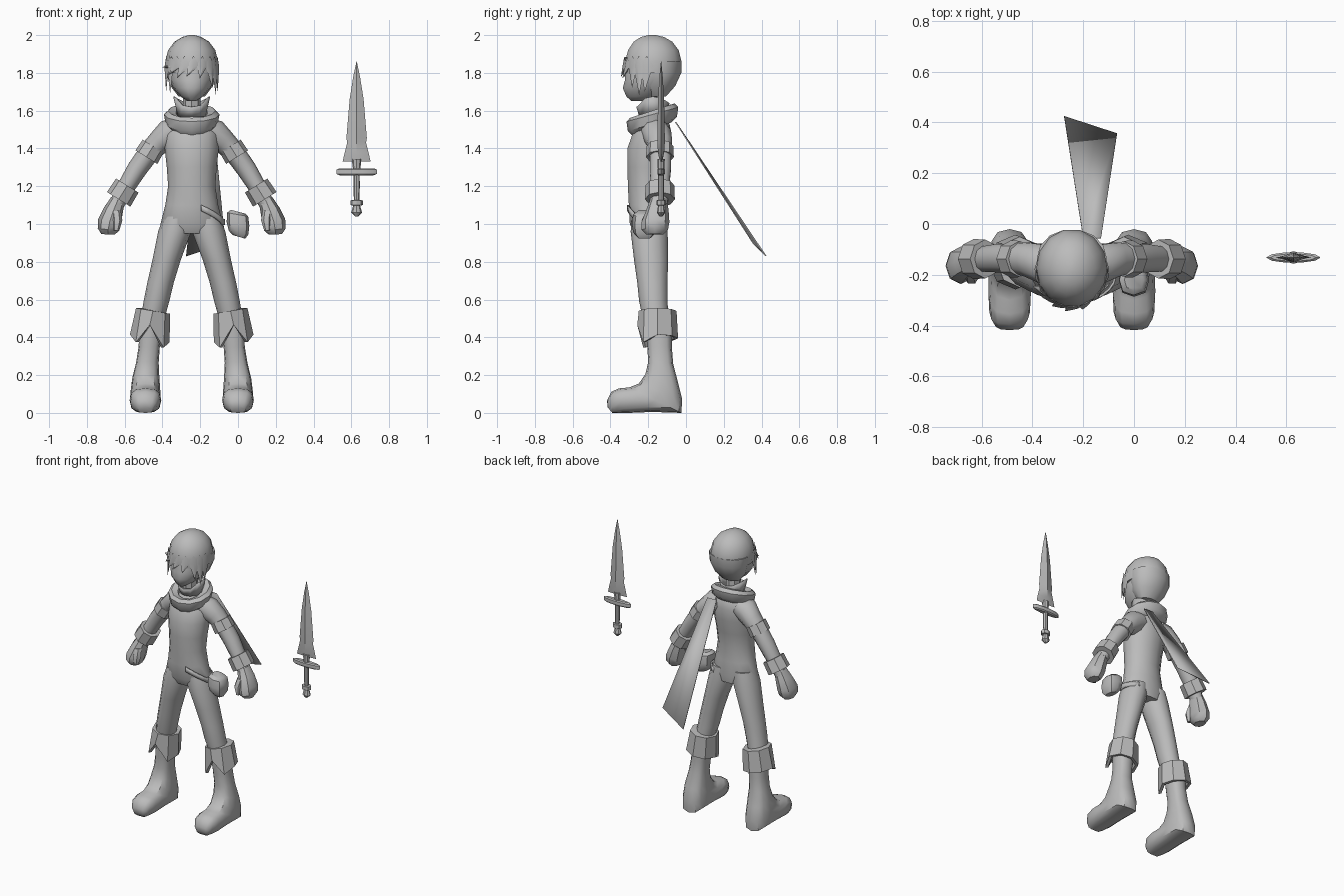
import bpy, bmesh, math
from mathutils import Vector as V

CX = -0.245  # figure's mirror plane
mat = bpy.data.materials.new("plain grey")
mat.diffuse_color = (0.5, 0.5, 0.5, 1)


def finish(name, bm, angle=40, thick=0):
    bmesh.ops.remove_doubles(bm, verts=bm.verts, dist=0.0002)
    bmesh.ops.recalc_face_normals(bm, faces=bm.faces)
    me = bpy.data.meshes.new(name)
    bm.to_mesh(me)
    bm.free()
    me.materials.append(mat)
    ob = bpy.data.objects.new(name, me)
    bpy.context.collection.objects.link(ob)
    bpy.ops.object.select_all(action='DESELECT')
    ob.select_set(True)
    bpy.context.view_layer.objects.active = ob
    bpy.ops.object.shade_smooth_by_angle(angle=math.radians(angle))
    if thick:
        m = ob.modifiers.new("thickness", 'SOLIDIFY')
        m.thickness = thick
        m.offset = 0
    return ob


def loft(name, rings, n=12, p=1.0, caps=True, angle=40, edit=None, thick=0):
    """Skin rings given as (centre, side vector, depth vector)."""
    bm = bmesh.new()
    pw = lambda t: math.copysign(abs(t) ** p, t) if abs(t) > 1e-6 else 0
    rows = []
    for i, (c, u, v) in enumerate(rings):
        row = []
        for k in range(n):
            a = 2 * math.pi * k / n
            co = V(c) + V(u) * pw(math.cos(a)) + V(v) * pw(math.sin(a))
            row.append(bm.verts.new(edit(co, i, k) if edit else co))
        rows.append(row)
    for r, q in zip(rows, rows[1:]):
        for k in range(n):
            bm.faces.new((r[k], r[(k + 1) % n], q[(k + 1) % n], q[k]))
    if caps:
        bm.faces.new(rows[0])
        bm.faces.new(rows[-1])
    return finish(name, bm, angle, thick)


def flat(x, y, z, rx, ry, tx=0, ty=0):
    """Level ring, optionally tilted by a rise along x or y."""
    return ((x, y, z), (rx, 0, tx), (0, ry, ty))


def span(z, yf, yb, rx):
    """Level head ring between a front and a back depth."""
    return flat(CX, (yf + yb) / 2, z, rx, (yb - yf) / 2)


def limb(s, pts):
    """Rings square to a path of (offset, y, z, radius, depth)."""
    out = []
    for i, (o, y, z, r, d) in enumerate(pts):
        a, b = pts[max(i - 1, 0)], pts[min(i + 1, len(pts) - 1)]
        t = V((b[0] - a[0], 0, b[2] - a[2])).normalized()
        out.append(((CX + s * o, y, z), (s * -t.z * r, 0, t.x * r), (0, d, 0)))
    return out


# torso
loft("torso", [flat(CX, y, z, rx, ry) for z, y, rx, ry in (
    (1.57, -.17, .06, .06), (1.53, -.17, .115, .085), (1.48, -.18, .142, .105),
    (1.40, -.195, .143, .118), (1.30, -.205, .132, .108), (1.20, -.21, .125, .1),
    (1.10, -.205, .14, .1), (1.0, -.2, .165, .1), (.95, -.19, .13, .085))], 14)

# hood collar, stand collar and neck
loft("hood_collar", [flat(CX, -.178, z, rx, ry, 0, .038) for z, rx, ry in (
    (1.50, .10, .10), (1.53, .138, .13), (1.58, .147, .137), (1.60, .125, .118),
    (1.59, .085, .08), (1.55, .07, .07))], 12)


def collar_points(co, i, k):
    if i == 1:
        co.z += .035 * abs(math.cos(2 * math.pi * k / 12)) ** 2 - (.02 if k in (8, 9, 10) else 0)
    return co


loft("stand_collar", [flat(CX, -.175, 1.57, .07, .07), flat(CX, -.175, 1.64, .095, .085)],
     12, caps=False, edit=collar_points, thick=.006)
loft("neck", [flat(CX, -.175, 1.54, .05, .05), flat(CX, -.185, 1.72, .045, .05)], 8)

# head and hair
loft("head", [span(*r) for r in (
    (1.65, -.29, -.2, .022), (1.675, -.318, -.13, .06), (1.72, -.338, -.08, .098),
    (1.76, -.327, -.05, .118), (1.82, -.325, -.04, .128), (1.9, -.3, -.05, .11))], 14)
loft("hair_cap", [span(*r) for r in (
    (1.80, -.325, -.022, .137), (1.86, -.327, -.02, .14), (1.92, -.31, -.035, .125),
    (1.965, -.28, -.07, .092), (1.99, -.24, -.115, .05), (2.0, -.2, -.16, .015))], 14)
loft("hair_back", [span(*r) for r in (
    (1.675, -.2, -.105, .07), (1.73, -.24, -.055, .112), (1.80, -.25, -.022, .136),
    (1.86, -.25, -.02, .138))], 14)

# pointed locks: angle round the head, sweep, tip height, reach
for a, sweep, tip, reach in ((195, 6, 1.70, 1.03), (214, 4, 1.69, 1.03), (220, -17, 1.83, 1.2),
                             (236, -16, 1.79, 1.13), (254, -14, 1.77, 1.12), (274, -14, 1.78, 1.12),
                             (294, -8, 1.77, 1.1), (314, 3, 1.72, 1.06), (330, 2, 1.68, 1.03),
                             (347, -4, 1.70, 1.02)):
    def on(deg, z, r):
        t = math.radians(deg)
        return V((CX + .141 * r * math.cos(t), -.173 + .155 * r * math.sin(t), z))
    bm = bmesh.new()
    q = [bm.verts.new(c) for c in (on(a - 13, 1.84, 1.0), on(a, 1.89, .99), on(a + 13, 1.84, 1.0),
                                   on(a, 1.82, .9), on(a, 1.83, 1.06), on(a + sweep, tip, reach))]
    for f in ((0, 1, 4), (1, 2, 4), (0, 4, 5), (4, 2, 5), (2, 3, 5), (3, 0, 5), (0, 3, 1), (3, 2, 1)):
        bm.faces.new([q[j] for j in f])
    finish("hair_lock", bm)


# leg cuff hem: two points with a notch at the front
def hem(co, i, k):
    if i in (2, 3):
        co.z += {6: .07, 5: -.035, 7: -.035}.get(k, 0)
    return co


def ground(co, i, k):
    co.z = max(co.z, 0)
    return co


for s, side in ((1, "left_"), (-1, "right_")):
    # legs
    loft(side + "leg", [flat(CX + s * o, y, z, rx, ry) for o, y, z, rx, ry in (
        (.075, -.195, 1.04, .075, .09), (.09, -.195, .96, .088, .098), (.133, -.185, .81, .075, .09),
        (.165, -.178, .69, .07, .08), (.187, -.173, .59, .068, .075), (.215, -.155, .46, .06, .065))], 12)
    loft(side + "leg_cuff", [flat(CX + s * o, -.15, z, rx, ry, s * t) for o, z, rx, ry, t in (
        (.20, .54, .06, .07, .015), (.205, .54, .09, .1, .015), (.222, .395, .105, .108, .02),
        (.222, .395, .085, .09, .02), (.215, .47, .05, .06, .015))], 8, edit=hem, angle=30)
    # boot, each ring from a back point to a front point
    rings = []
    for o, by, bz, fy, fz, hw in (
            (.215, -.075, .47, -.21, .47, .062), (.225, -.075, .35, -.205, .35, .056),
            (.235, -.068, .26, -.2, .27, .06), (.243, -.042, .16, -.215, .205, .072),
            (.245, -.02, .07, -.25, .155, .079), (.245, -.025, 0, -.3, .135, .082),
            (.245, -.18, .005, -.355, .13, .084), (.245, -.3, 0, -.395, .112, .08),
            (.245, -.36, 0, -.418, .065, .06), (.245, -.39, 0, -.415, .03, .04)):
        m = (CX + s * o, (by + fy) / 2, (bz + fz) / 2)
        rings.append((m, (hw, 0, 0), (0, (by - fy) / 2, (bz - fz) / 2)))
    loft(side + "boot", rings, 12, p=.75, edit=ground)
    # arm, cuffs and mitten hand
    loft(side + "arm", limb(s, (
        (.07, -.165, 1.495, .07, .08), (.12, -.155, 1.475, .08, .08), (.175, -.14, 1.43, .064, .07),
        (.225, -.135, 1.38, .056, .06), (.29, -.135, 1.29, .053, .058), (.345, -.138, 1.2, .047, .052),
        (.4, -.145, 1.1, .04, .048))), 10)
    for nm, o, z, r, h in (("elbow_cuff", .222, 1.383, .068, .034), ("wrist_cuff", .364, 1.167, .073, .043)):
        dx, dz = .53 * h, -.85 * h
        path = [(o - dx, -.138, z - dz, r * .7, r * .75), (o - dx, -.138, z - dz, r * .96, r * 1.05),
                (o + dx, -.138, z + dz, r, r * 1.08), (o + dx, -.138, z + dz, r * .65, r * .7)]
        t = V((.53, 0, -.85))
        loft(side + nm, [((CX + s * a, y, b), (s * .85 * q, 0, .53 * q), (0, d, 0))
                         for a, y, b, q, d in path], 8, angle=30)
    loft(side + "hand", limb(s, (
        (.39, -.145, 1.13, .038, .045), (.415, -.152, 1.07, .052, .06), (.435, -.162, 1.01, .062, .074),
        (.442, -.165, .97, .056, .07), (.443, -.165, .945, .035, .045))), 8)
    loft(side + "thumb", limb(s, (
        (.40, -.19, 1.07, .025, .022), (.395, -.212, 1.02, .028, .026), (.4, -.215, .965, .016, .016))), 6)

# belt strap round the hip, with its pouch
bm = bmesh.new()
prev = None
for i in range(10):
    t = math.radians(-73 + 14 * i)
    z = 1.085 - .075 * min(1, i / 4)
    c = V((CX + .172 * math.cos(t), -.2 + .112 * math.sin(t), z))
    cur = (bm.verts.new(c + V((0, 0, .016))), bm.verts.new(c - V((0, 0, .016))))
    if prev:
        bm.faces.new((prev[0], prev[1], cur[1], cur[0]))
    prev = cur
finish("belt_strap", bm, thick=.01)
loft("pouch", [flat(x, -.22, z, rx, ry, -.01) for x, z, rx, ry in (
    (.0, 1.065, .038, .04), (-.002, 1.05, .056, .06), (.0, 1.0, .06, .067),
    (.003, .955, .052, .06), (.005, .932, .034, .04))], 8, p=.8)

# trailing scarf
bm = bmesh.new()
bm.faces.new([bm.verts.new(c) for c in ((-.2, -.055, 1.54), (-.13, -.055, 1.54),
                                        (-.067, .355, .90), (-.275, .423, .83))])
finish("scarf_tail", bm, thick=.006)

# floating dagger
SX, SY = .628, -.132


def dagger(name, prof, n, angle=30):
    loft(name, [flat(SX, SY, *r) for r in prof], n, angle=angle)


dagger("blade", ((1.335, .03, .014), (1.33, .074, .006), (1.375, .064, .016), (1.43, .05, .02),
                 (1.455, .054, .02), (1.66, .037, .016), (1.78, .018, .009), (1.86, .001, .001)), 4, 20)
dagger("guard", ((1.258, .09, .014), (1.265, .107, .021), (1.288, .107, .021), (1.295, .09, .014)), 10)
dagger("grip", ((1.08, .013, .013), (1.2, .017, .016), (1.26, .016, .016), (1.345, .026, .02)), 8)
dagger("pommel", ((1.04, .008, .008), (1.06, .029, .022), (1.085, .022, .018), (1.098, .018, .016),
                  (1.1, .033, .025), (1.125, .033, .025), (1.127, .014, .014)), 8)
